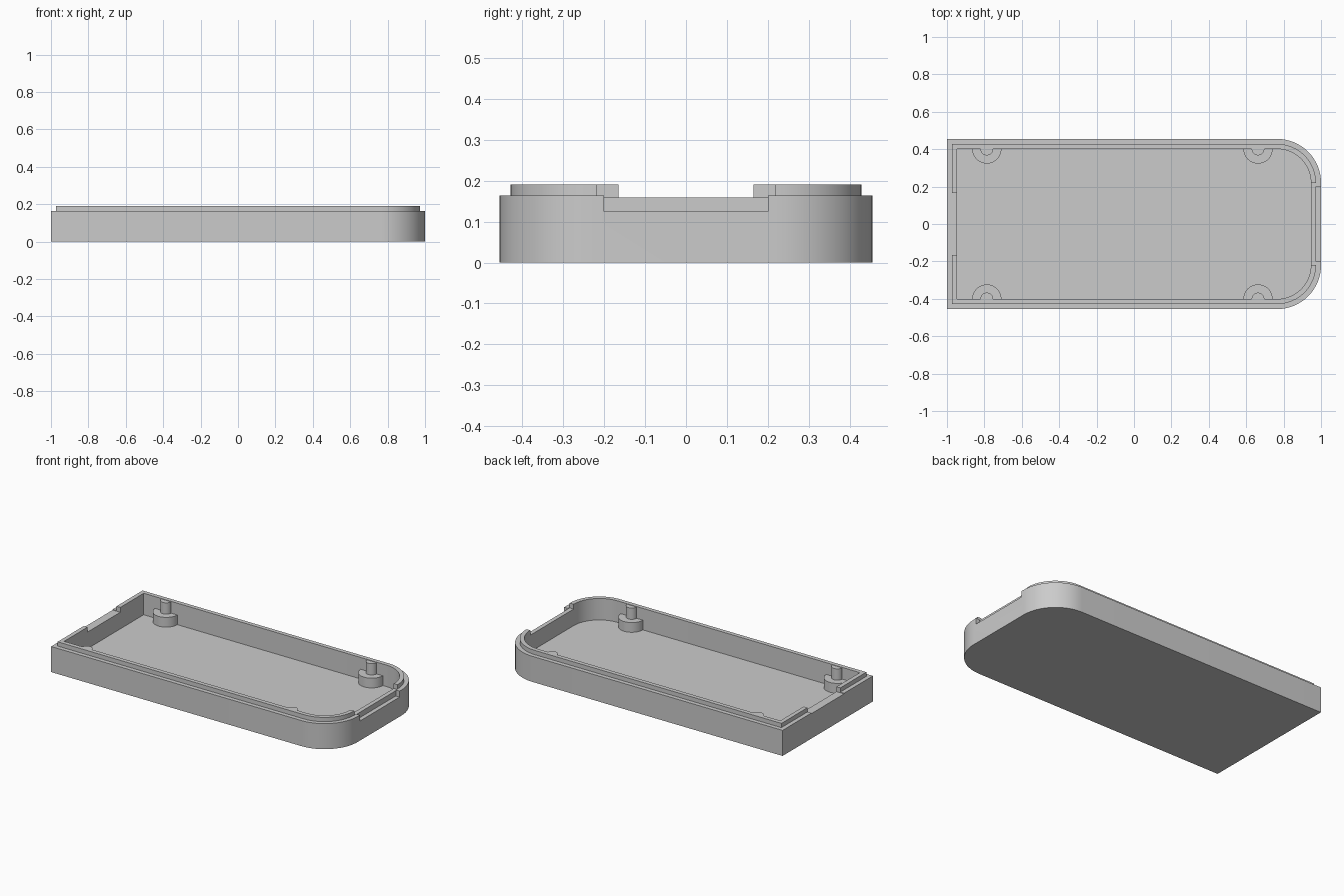
import bpy, bmesh
from math import sin, cos, pi, radians

cube = bpy.data.objects.get("Cube")
if cube:
    bpy.data.objects.remove(cube, do_unlink=True)

# Main dimensions
HALF_X, HALF_Y, RADIUS = 1.0, 0.455, 0.235
STEP = 0.027                       # thickness of half a wall
FLOOR, RIM, LIP = 0.053, 0.163, 0.19

grey = bpy.data.materials.new("plain grey")
grey.use_nodes = True
colour = (0.6, 0.6, 0.6, 1)
grey.diffuse_color = colour
grey.node_tree.nodes["Principled BSDF"].inputs["Base Color"].default_value = colour


def finish(name, bm):
    bmesh.ops.recalc_face_normals(bm, faces=bm.faces[:])
    mesh = bpy.data.meshes.new(name)
    bm.to_mesh(mesh)
    bm.free()
    mesh.materials.append(grey)
    obj = bpy.data.objects.new(name, mesh)
    bpy.context.collection.objects.link(obj)
    return obj


def select(obj):
    bpy.ops.object.select_all(action='DESELECT')
    obj.select_set(True)
    bpy.context.view_layer.objects.active = obj


def smooth(obj):
    select(obj)
    bpy.ops.object.shade_smooth_by_angle(angle=radians(30))


def loft(name, sections):
    """Skin a stack of (outline, z) sections of equal size and cap the ends."""
    bm = bmesh.new()
    rings = [[bm.verts.new((x, y, z)) for x, y in pts] for pts, z in sections]
    for a, b in zip(rings, rings[1:]):
        for i in range(len(a)):
            bm.faces.new((a[i - 1], a[i], b[i], b[i - 1]))
    bm.faces.new(rings[0])
    bm.faces.new(rings[-1])
    return finish(name, bm)


def arc(cx, cy, r, start, end, n=16):
    angles = [start + (end - start) * i / n for i in range(n + 1)]
    return [(cx + r * cos(a), cy + r * sin(a)) for a in angles]


def outline(inset):
    """Tray outline: square at -x, rounded at +x."""
    hx, hy, r = HALF_X - inset, HALF_Y - inset, RADIUS - inset
    return ([(-hx, -hy)] + arc(hx - r, -hy + r, r, -pi / 2, 0)
            + arc(hx - r, hy - r, r, 0, pi / 2) + [(-hx, hy)])


def cut_box(target, x0, x1, half_y, z0):
    """Cut an open-topped notch out of the target."""
    pts = [(x0, -half_y), (x1, -half_y), (x1, half_y), (x0, half_y)]
    cutter = loft("notch_cutter", [(pts, z0), (pts, 0.3)])
    cutter.hide_render = True
    mod = target.modifiers.new("notch", 'BOOLEAN')
    mod.operation, mod.solver, mod.object = 'DIFFERENCE', 'EXACT', cutter
    select(target)
    bpy.ops.object.modifier_apply(modifier=mod.name)
    bpy.data.objects.remove(cutter, do_unlink=True)


# Tray shell: outer wall, ledge, raised lip, inner wall and floor
outer, middle, inner = outline(0), outline(STEP), outline(2 * STEP)
tray = loft("tray_shell", [(outer, 0), (outer, RIM), (middle, RIM),
                           (middle, LIP), (inner, LIP), (inner, FLOOR)])

# Notches in the end walls
cut_box(tray, -1.1, -0.9, 0.165, 0.159)
cut_box(tray, 0.9, 0.974, 0.218, 0.159)
cut_box(tray, 0.973, 1.1, 0.2, 0.125)
smooth(tray)


def half_post(name, x, side, r, z0, z1):
    """Half cylinder standing against a long wall."""
    wall = HALF_Y - 2 * STEP
    pts = arc(x, -wall, r, 0, pi, 24)
    pts = [(x + r, -wall - 0.01)] + pts + [(x - r, -wall - 0.01)]
    pts = [(px, -side * py) for px, py in pts]
    smooth(loft(name, [(pts, z0), (pts, z1)]))


# Four stepped posts: wide seat with a thin pin
for end, x in (("right", -0.787), ("left", 0.663)):
    for face, side in (("front", -1), ("back", 1)):
        half_post(f"post_seat_{face}_{end}", x, side, 0.078, FLOOR - 0.01, 0.115)
        half_post(f"post_pin_{face}_{end}", x, side, 0.034, 0.1, 0.187)
